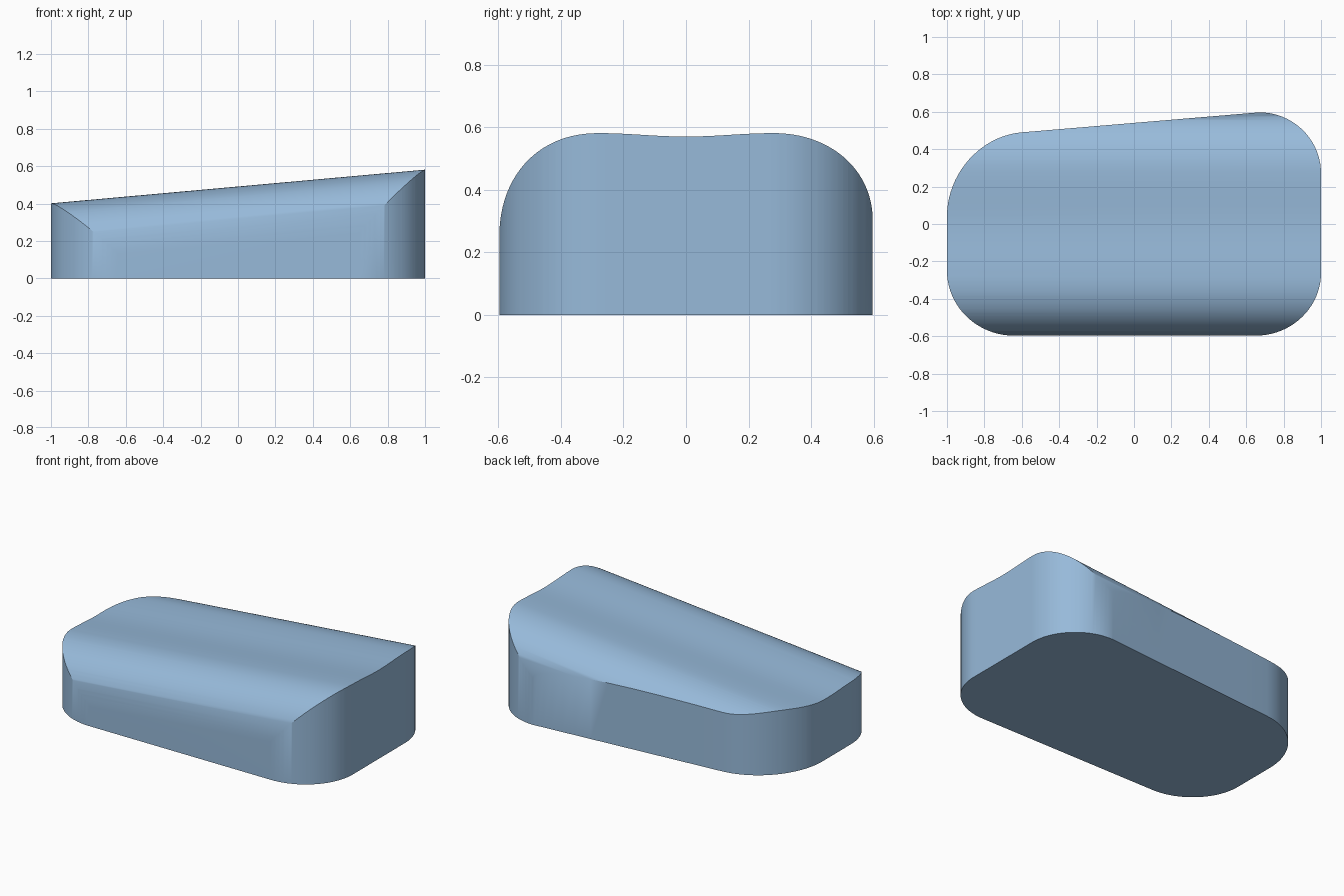
import bpy, bmesh, math
from mathutils import Vector

if "Cube" in bpy.data.objects:
    bpy.data.objects.remove(bpy.data.objects["Cube"])

W = 0.597      # half depth
SHOULDER = 0.28  # where the rounded shoulder starts
SLOPE = 0.09   # rise of the top along x


def profile(y):
    """Height of the dished top with rounded shoulders at x = 0."""
    a = abs(y)
    if a < SHOULDER:
        return 0.48 + 0.0055 * (1 - math.cos(math.pi * a / SHOULDER))
    base, n = (0.185, 2.2) if y < 0 else (0.24, 2.1)
    t = min(1.0, (a - SHOULDER) / (W - SHOULDER))
    return base + (0.491 - base) * (1 - t ** n) ** (1 / n)


def corner(p, c, q, steps=20):
    """Rounded corner from p to q, tangent to the lines through c."""
    p, c, q = Vector(p), Vector(c), Vector(q)
    a, b = p.lerp(c, 0.5523), q.lerp(c, 0.5523)
    pts = []
    for i in range(steps + 1):
        t = i / steps
        s = 1 - t
        pts.append(p * s**3 + a * 3*s*s*t + b * 3*s*t*t + q * t**3)
    return pts


# footprint: straight front, slanted back, four rounded corners
outline = (corner((0.65, -W), (1, -W), (1, -0.26))
           + corner((1, 0.27), (1, W), (0.67, W))
           + corner((-0.60, 0.49), (-1, 0.456), (-1, 0.04))
           + corner((-1, -0.25), (-1, -W), (-0.64, -W)))

bm = bmesh.new()
bm.faces.new([bm.verts.new((p.x, p.y, 0)) for p in outline])

# cut the footprint into strips that follow the top profile
cuts = [SHOULDER * i / 8 for i in range(-8, 9)]
for i in range(1, 24):
    y = SHOULDER + (W - SHOULDER) * math.sin(math.pi / 2 * i / 24)
    cuts += [y, -y]
for y in cuts:
    bmesh.ops.bisect_plane(bm, geom=bm.verts[:] + bm.edges[:] + bm.faces[:],
                           dist=1e-5, plane_co=(0, y, 0), plane_no=(0, 1, 0))

# raise the strips to the sloping, dished top
ext = bmesh.ops.extrude_face_region(bm, geom=bm.faces[:], use_keep_orig=True)
for v in ext["geom"]:
    if isinstance(v, bmesh.types.BMVert):
        v.co.z = profile(v.co.y) + SLOPE * v.co.x
bmesh.ops.recalc_face_normals(bm, faces=bm.faces[:])

mesh = bpy.data.meshes.new("rounded_block")
bm.to_mesh(mesh)
bm.free()
block = bpy.data.objects.new("rounded_block", mesh)
bpy.context.collection.objects.link(block)

# colour and shading
blue = bpy.data.materials.new("soft_blue")
blue.diffuse_color = (0.31, 0.49, 0.70, 1)
blue.use_nodes = True
blue.node_tree.nodes["Principled BSDF"].inputs["Base Color"].default_value = blue.diffuse_color
mesh.materials.append(blue)
bpy.context.view_layer.objects.active = block
block.select_set(True)
bpy.ops.object.shade_smooth_by_angle(angle=math.radians(30))
